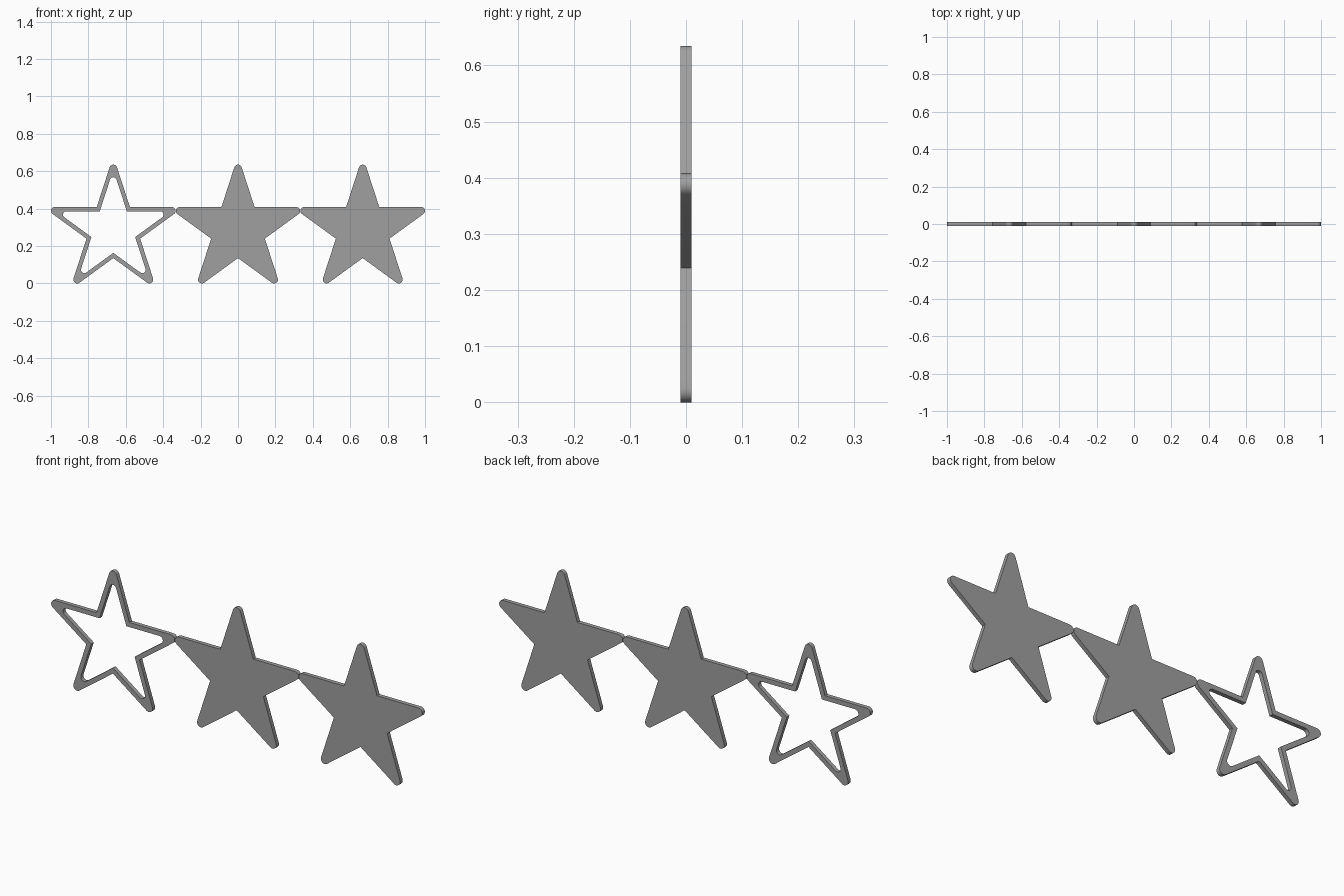
import bpy
from math import sin, cos, radians

# Remove the default cube
cube = bpy.data.objects.get("Cube")
if cube:
    bpy.data.objects.remove(cube, do_unlink=True)

CENTRE_Z = 0.286
HALF_DEPTH = 0.01
SPACING = 0.6667

grey = bpy.data.materials.new("plain grey")
grey.use_nodes = True
colour = (0.35, 0.35, 0.35, 1)
grey.diffuse_color = colour
grey.node_tree.nodes["Principled BSDF"].inputs["Base Color"].default_value = colour


def star_outline(point_radius, tip_round, steps=8):
    """Five-pointed star with straight edges, rounded tips and sharp notches."""
    notch_radius = point_radius * sin(radians(18)) / cos(radians(36))
    arc_centre = point_radius - tip_round / sin(radians(18))
    points = []
    for arm in range(5):
        angle = 90 + 72 * arm
        a = radians(angle)
        for i in range(steps + 1):
            b = radians(angle - 72 + 144 * i / steps)
            points.append((arc_centre * cos(a) + tip_round * cos(b),
                           arc_centre * sin(a) + tip_round * sin(b)))
        n = radians(angle + 36)
        points.append((notch_radius * cos(n), notch_radius * sin(n)))
    return points


def make_star(name, x, outlines):
    """Fill the outlines (a second one becomes a hole) and give them depth."""
    curve = bpy.data.curves.new(name, 'CURVE')
    curve.dimensions = '2D'
    curve.fill_mode = 'BOTH'
    curve.extrude = HALF_DEPTH
    for outline in outlines:
        spline = curve.splines.new('POLY')
        spline.points.add(len(outline) - 1)
        for p, (u, v) in zip(spline.points, outline):
            p.co = (u, v, 0, 1)
        spline.use_cyclic_u = True
    curve.materials.append(grey)
    star = bpy.data.objects.new(name, curve)
    bpy.context.collection.objects.link(star)
    star.location = (x, 0, CENTRE_Z)
    star.rotation_euler = (radians(90), 0, 0)
    bpy.ops.object.select_all(action='DESELECT')
    star.select_set(True)
    bpy.context.view_layer.objects.active = star
    bpy.ops.object.convert(target='MESH')
    bpy.ops.object.shade_smooth_by_angle(angle=radians(25))


outer = star_outline(0.395, 0.0206)
hole = star_outline(0.322, 0.018)

# Row of stars: one open frame, two solid
make_star("open_star", -SPACING, [outer, hole])
make_star("middle_star", 0, [outer])
make_star("left_star", SPACING, [outer])
